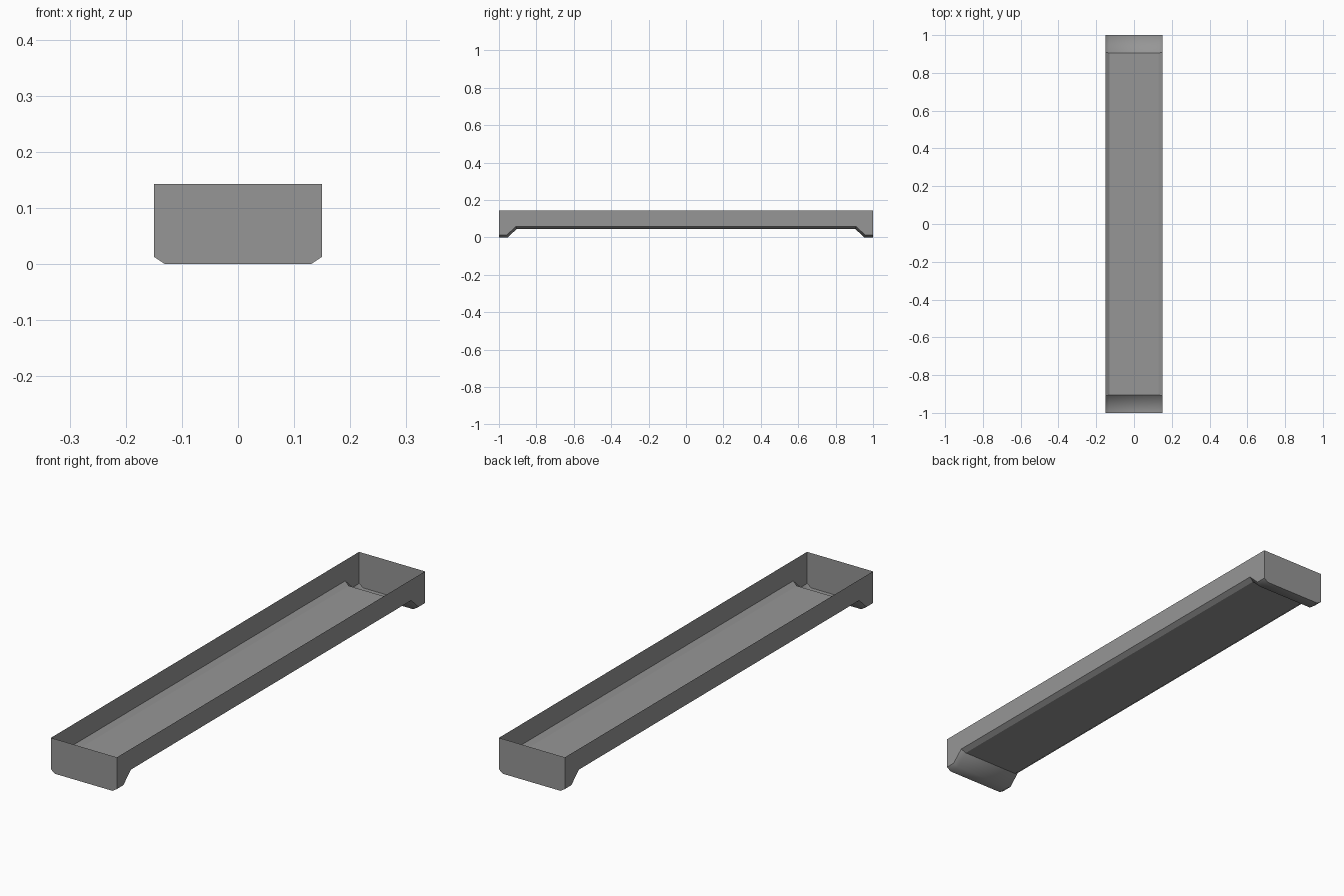
import bpy
import bmesh
from math import radians

cube = bpy.data.objects.get("Cube")
if cube:
    bpy.data.objects.remove(cube, do_unlink=True)

# Single grey material
grey = bpy.data.materials.new("mid grey")
grey.use_nodes = True
colour = (0.305, 0.305, 0.305, 1)
grey.diffuse_color = colour
grey.node_tree.nodes["Principled BSDF"].inputs["Base Color"].default_value = colour

HALF_WIDTH, FLOOR_HALF = 0.15, 0.13
TOP, CHAMFER, RAISED = 0.143, 0.013, 0.045

# Stations along the tray: floor y, wall y, floor height
half = [(1.0, 1.0, 0), (0.953, 0.958, 0), (0.905, 0.91, RAISED)]
stations = [(-f, -w, z) for f, w, z in half] + half[::-1]

# Open thin-walled tray, lofted through its cross-sections
bm = bmesh.new()
rings = []
for floor_y, wall_y, z in stations:
    side = [(HALF_WIDTH, wall_y, TOP), (HALF_WIDTH, wall_y, z + CHAMFER),
            (FLOOR_HALF, floor_y, z)]
    section = [(-x, y, h) for x, y, h in side] + side[::-1]
    rings.append([bm.verts.new(p) for p in section])

for a, b in zip(rings, rings[1:]):
    for i in range(len(a) - 1):
        bm.faces.new((a[i], b[i], b[i + 1], a[i + 1]))

# End walls
bm.faces.new(rings[0])
bm.faces.new(rings[-1][::-1])
bmesh.ops.recalc_face_normals(bm, faces=bm.faces)
bm.faces.ensure_lookup_table()
if bm.faces[2].normal.z > 0:
    bmesh.ops.reverse_faces(bm, faces=bm.faces)

mesh = bpy.data.meshes.new("tray")
bm.to_mesh(mesh)
bm.free()
mesh.materials.append(grey)
tray = bpy.data.objects.new("tray", mesh)
bpy.context.collection.objects.link(tray)

# Rounded-looking feet, crisp walls and a flat raised floor
bpy.ops.object.select_all(action="DESELECT")
tray.select_set(True)
bpy.context.view_layer.objects.active = tray
bpy.ops.object.shade_smooth_by_angle(angle=radians(50))
for edge in mesh.edges:
    points = [mesh.vertices[v].co for v in edge.vertices]
    if all(abs(p.y) < 0.92 for p in points):
        edge.use_edge_sharp = True
